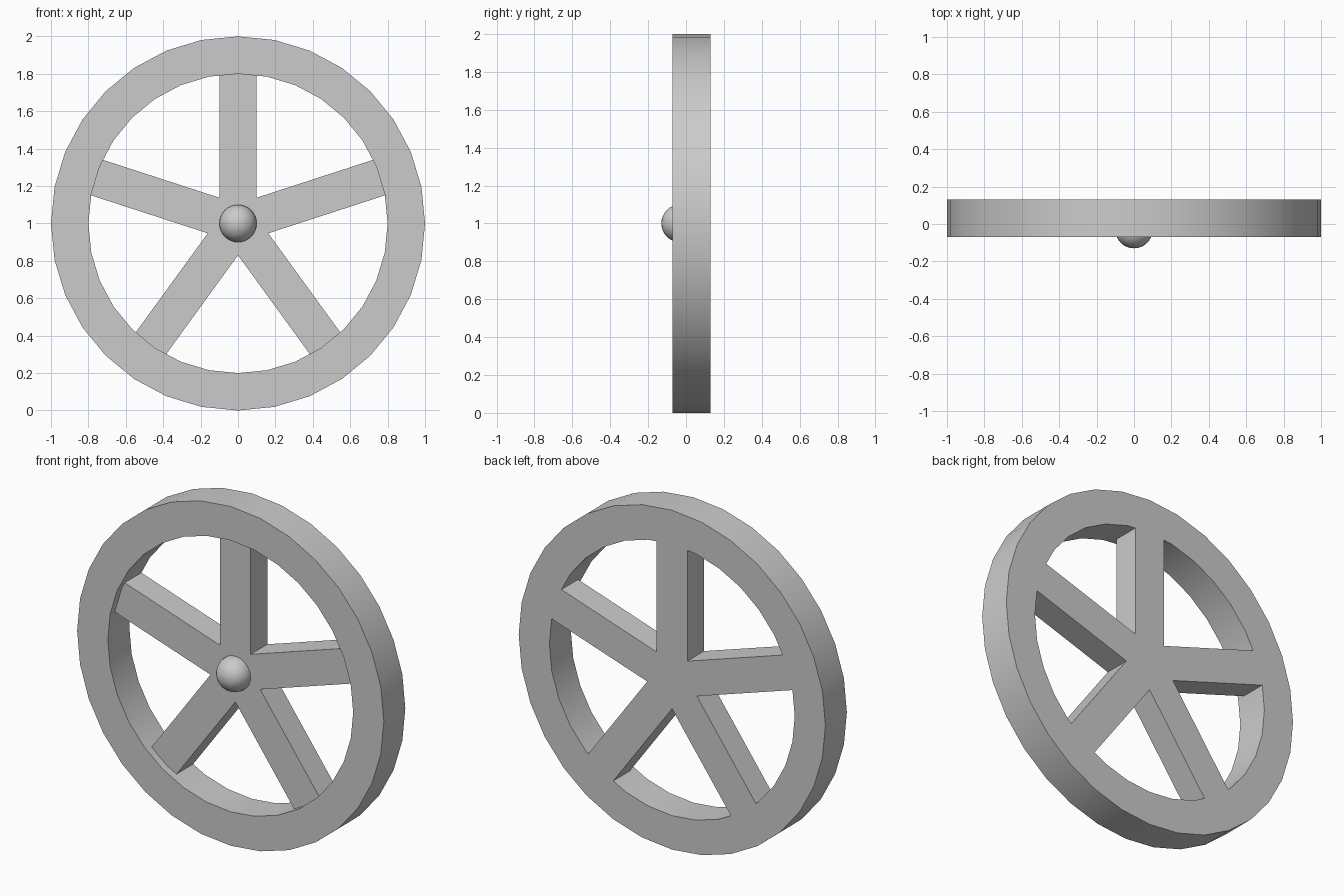
import bpy, bmesh
from math import cos, sin, pi, radians

if "Cube" in bpy.data.objects:
    bpy.data.objects.remove(bpy.data.objects["Cube"])

BACK = 0.13       # shared rear plane of rim and spokes
CENTRE_Z = 1.0


def add_object(name, bm):
    bmesh.ops.recalc_face_normals(bm, faces=bm.faces)
    mesh = bpy.data.meshes.new(name)
    bm.to_mesh(mesh)
    bm.free()
    obj = bpy.data.objects.new(name, mesh)
    obj.location.z = CENTRE_Z
    bpy.context.collection.objects.link(obj)
    bpy.ops.object.select_all(action='DESELECT')
    obj.select_set(True)
    bpy.context.view_layer.objects.active = obj
    bpy.ops.object.shade_smooth_by_angle(angle=radians(30))
    return obj


# Rim: rectangular section swept around the axle
def make_rim(outer, inner, front, sides=32):
    bm = bmesh.new()
    section = [(outer, front), (outer, BACK), (inner, BACK), (inner, front)]
    rings = []
    for i in range(sides):
        a = 2 * pi * i / sides
        rings.append([bm.verts.new((r * cos(a), y, r * sin(a))) for r, y in section])
    for i in range(sides):
        a, b = rings[i], rings[(i + 1) % sides]
        for j in range(4):
            k = (j + 1) % 4
            bm.faces.new((a[j], a[k], b[k], b[j]))
    return add_object("rim", bm)


# Spokes: one star-shaped outline, extruded backwards
def make_spokes(length, half_width, front, count=5):
    bm = bmesh.new()
    outline = []
    notch = half_width / sin(pi / count)
    for i in range(count):
        a = pi / 2 + 2 * pi * i / count
        for side in (-half_width, half_width):
            outline.append((length * cos(a) - side * sin(a),
                            length * sin(a) + side * cos(a)))
        b = a + pi / count
        outline.append((notch * cos(b), notch * sin(b)))
    face = bm.faces.new([bm.verts.new((x, front, z)) for x, z in outline])
    ext = bmesh.ops.extrude_face_region(bm, geom=[face], use_keep_orig=True)
    moved = [v for v in ext["geom"] if isinstance(v, bmesh.types.BMVert)]
    bmesh.ops.translate(bm, verts=moved, vec=(0, BACK - front, 0))
    return add_object("spokes", bm)


make_rim(1.0, 0.8, -0.07)
make_spokes(0.803, 0.1, -0.025)

# Hub cap: smooth ball half sunk into the spoke centre
hub = bmesh.new()
bmesh.ops.create_uvsphere(hub, u_segments=32, v_segments=16, radius=0.1)
hub_cap = add_object("hub_cap", hub)
hub_cap.location.y = -0.03
